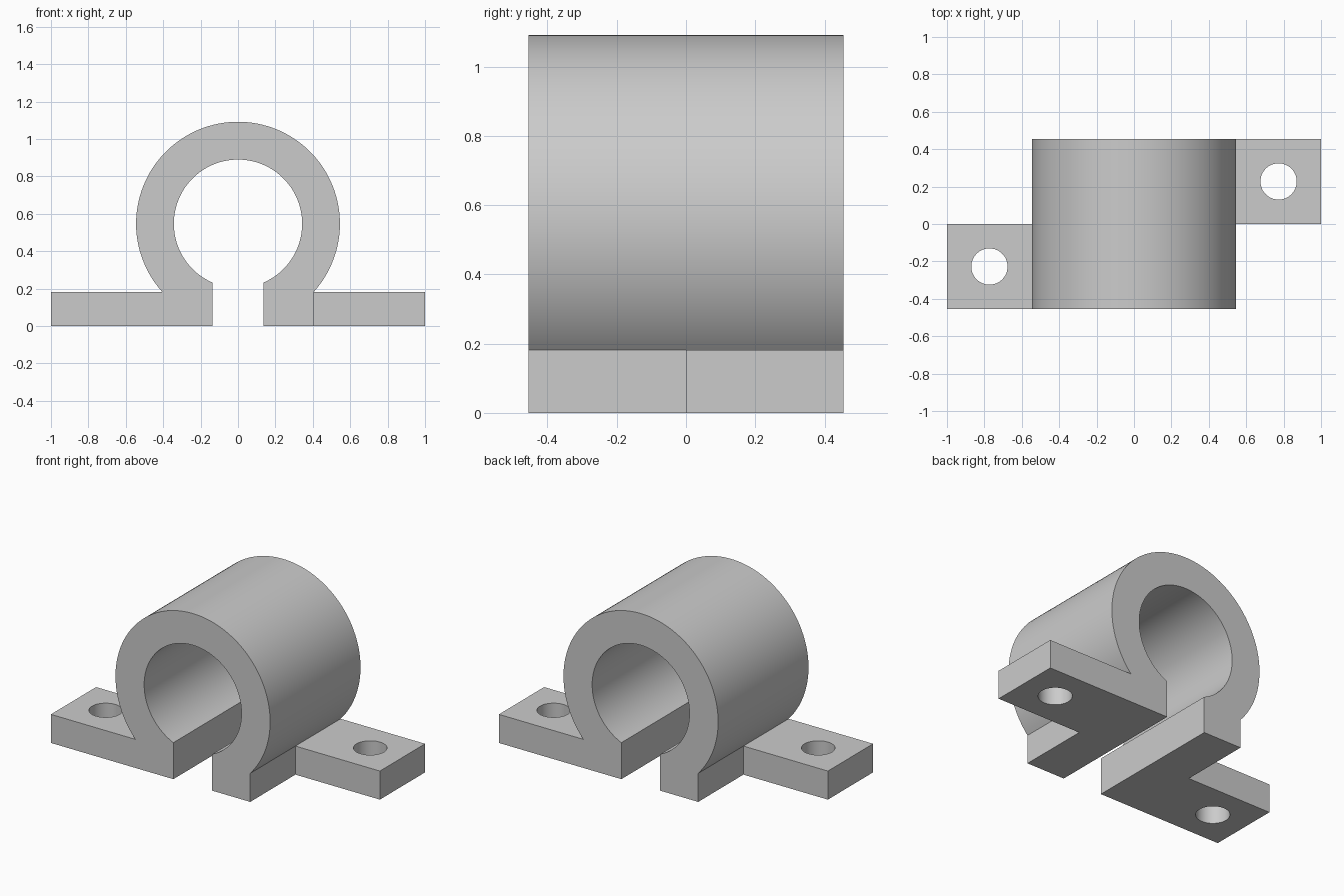
import bpy, bmesh
from math import sin, cos, asin, acos, pi, radians

cube = bpy.data.objects.get("Cube")
if cube:
    bpy.data.objects.remove(cube, do_unlink=True)

OUTER, INNER, AXIS_Z = 0.545, 0.343, 0.547   # sleeve radii and axis height
HALF_DEPTH = 0.455
SLOT = 0.137                                 # half width of the bottom slot
FOOT_H = 0.182
HOLE_R, HOLE_X = 0.097, 0.773
ARC_STEPS = 96

grey = bpy.data.materials.new("plain grey")
grey.use_nodes = True
GREY = (0.6, 0.6, 0.6, 1)
grey.diffuse_color = GREY
grey.node_tree.nodes["Principled BSDF"].inputs["Base Color"].default_value = GREY


def make_object(name, bm):
    bmesh.ops.recalc_face_normals(bm, faces=bm.faces)
    mesh = bpy.data.meshes.new(name)
    bm.to_mesh(mesh)
    bm.free()
    mesh.materials.append(grey)
    obj = bpy.data.objects.new(name, mesh)
    bpy.context.collection.objects.link(obj)
    return obj


def extrude_outline(name, points, offset):
    """Close the outline into a face and push it along the offset."""
    bm = bmesh.new()
    face = bm.faces.new([bm.verts.new(p) for p in points])
    result = bmesh.ops.extrude_face_region(bm, geom=[face], use_keep_orig=True)
    verts = [v for v in result["geom"] if isinstance(v, bmesh.types.BMVert)]
    bmesh.ops.translate(bm, verts=verts, vec=offset)
    return make_object(name, bm)


def arc(radius, start, end):
    angles = [start + (end - start) * i / ARC_STEPS for i in range(ARC_STEPS + 1)]
    return [(radius * cos(a), AXIS_Z + radius * sin(a)) for a in angles]


# Split sleeve with its two feet, one continuous section
outer_start = asin((FOOT_H - AXIS_Z) / OUTER)
inner_start = -acos(SLOT / INNER)
foot_x = OUTER * cos(outer_start)
section = arc(OUTER, outer_start, pi - outer_start)
section += [(-foot_x, 0), (-SLOT, 0)]
section += arc(INNER, pi - inner_start, inner_start)
section += [(SLOT, 0), (foot_x, 0)]
clamp = extrude_outline("clamp_body", [(x, -HALF_DEPTH, z) for x, z in section],
                        (0, 2 * HALF_DEPTH, 0))


def apply_boolean(tool, operation):
    mod = clamp.modifiers.new(tool.name, 'BOOLEAN')
    mod.operation, mod.object, mod.solver = operation, tool, 'EXACT'
    bpy.context.view_layer.objects.active = clamp
    bpy.ops.object.modifier_apply(modifier=mod.name)
    bpy.data.objects.remove(tool, do_unlink=True)


# Staggered mounting tabs: left one at the back, right one at the front
for side, label in ((1, "left"), (-1, "right")):
    near, far, depth = side * 0.3, side, side * HALF_DEPTH
    tab = extrude_outline(label + "_tab",
                          [(near, 0, 0), (far, 0, 0), (far, depth, 0), (near, depth, 0)],
                          (0, 0, FOOT_H))
    apply_boolean(tab, 'UNION')

    # Screw hole through the tab
    ring = [2 * pi * i / 48 for i in range(48)]
    hole = extrude_outline(label + "_hole_cutter",
                           [(side * HOLE_X + HOLE_R * cos(a), depth / 2 + HOLE_R * sin(a), -0.1)
                            for a in ring], (0, 0, FOOT_H + 0.2))
    hole.hide_render = True
    apply_boolean(hole, 'DIFFERENCE')

bpy.ops.object.select_all(action='DESELECT')
clamp.select_set(True)
bpy.context.view_layer.objects.active = clamp
bpy.ops.object.shade_smooth_by_angle(angle=radians(30))
